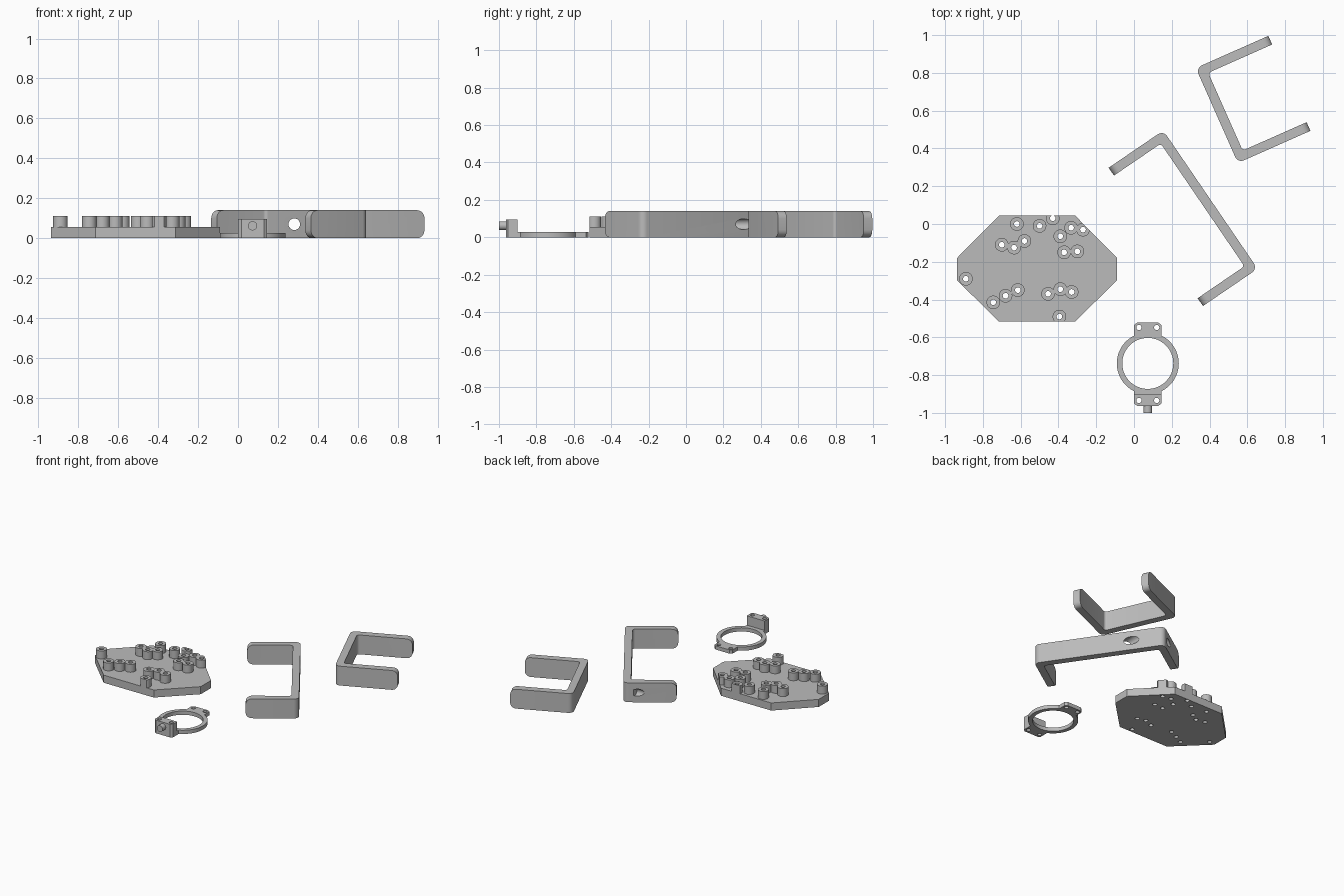
import bpy, bmesh
from math import radians, pi
from mathutils import Matrix, Vector

if "Cube" in bpy.data.objects:
    bpy.data.objects.remove(bpy.data.objects["Cube"])

grey = bpy.data.materials.new("plain grey")
grey.use_nodes = True
grey.diffuse_color = (0.5, 0.5, 0.5, 1)
grey.node_tree.nodes["Principled BSDF"].inputs["Base Color"].default_value = grey.diffuse_color


def make(name, bm):
    """Turn a bmesh into a grey object."""
    bmesh.ops.recalc_face_normals(bm, faces=bm.faces)
    mesh = bpy.data.meshes.new(name)
    bm.to_mesh(mesh)
    bm.free()
    mesh.materials.append(grey)
    obj = bpy.data.objects.new(name, mesh)
    bpy.context.collection.objects.link(obj)
    return obj


def prism(points, z0, z1):
    """Extrude an outline straight up."""
    bm = bmesh.new()
    face = bm.faces.new([bm.verts.new((x, y, z0)) for x, y in points])
    top = bmesh.ops.extrude_face_region(bm, geom=[face])["geom"]
    verts = [v for v in top if isinstance(v, bmesh.types.BMVert)]
    bmesh.ops.translate(bm, verts=verts, vec=(0, 0, z1 - z0))
    bmesh.ops.recalc_face_normals(bm, faces=bm.faces)
    return bm


def rod(bm, start, end, radius, sides=32):
    """Add a closed cylinder between two points."""
    a, b = Vector(start), Vector(end)
    turn = (b - a).to_track_quat("Z", "Y").to_matrix().to_4x4()
    bmesh.ops.create_cone(bm, cap_ends=True, segments=sides, radius1=radius, radius2=radius,
                          depth=(b - a).length, matrix=Matrix.Translation((a + b) / 2) @ turn)


def boolean(obj, bm, operation="DIFFERENCE"):
    """Combine an object with a temporary shape and bake the result."""
    cutter = make("cutter", bm)
    cutter.hide_render = True
    mod = obj.modifiers.new("cut", "BOOLEAN")
    mod.operation, mod.object, mod.solver = operation, cutter, "EXACT"
    mod.use_self = True
    result = bpy.data.meshes.new_from_object(obj.evaluated_get(bpy.context.evaluated_depsgraph_get()))
    obj.modifiers.clear()
    obj.data = result
    bpy.data.objects.remove(cutter)


def drill(obj, rods):
    for start, end, radius in rods:
        bm = bmesh.new()
        rod(bm, start, end, radius)
        boolean(obj, bm)


def smooth(obj):
    bpy.ops.object.select_all(action="DESELECT")
    obj.select_set(True)
    bpy.context.view_layer.objects.active = obj
    bpy.ops.object.shade_smooth_by_angle(angle=radians(30))


# U-shaped brackets: web along local y, arms along local x
THICK, HIGH = 0.05, 0.14
MID = HIGH / 2


def bracket(name, arm, width, place, angle):
    t = THICK
    bm = prism([(0, 0), (arm, 0), (arm, t), (t, t), (t, width - t),
                (arm, width - t), (arm, width), (0, width)], 0, HIGH)

    def round_edges(test, radius):
        edges = [e for e in bm.edges if test(e.verts[0].co, e.verts[1].co)]
        bmesh.ops.bevel(bm, geom=edges, offset=radius, segments=6, profile=0.5, affect="EDGES")

    def upright(a, b, x):
        return abs(a.z - b.z) > MID and abs(a.x - x) + abs(b.x - x) < 0.001

    round_edges(lambda a, b: a.x > arm - 0.001 and b.x > arm - 0.001 and abs(a.z - b.z) < 0.001, 0.04)
    round_edges(lambda a, b: upright(a, b, 0), 0.035)
    round_edges(lambda a, b: upright(a, b, t), 0.018)
    obj = make(name, bm)
    obj.location = place
    obj.rotation_euler.z = radians(angle)
    return obj


def arm_hole(x, y0, y1, radius):
    return (x, y0, MID), (x, y1, MID), radius


def web_hole(y, radius):
    return (-0.1, y, MID), (0.1, y, MID), radius


arm, width = 0.35, 0.886
long_bracket = bracket("long_bracket", arm, width, (0.155, 0.495, 0), 214.3)
drill(long_bracket, [
    arm_hole(arm - 0.068, -0.1, width + 0.1, 0.029),
    arm_hole(arm - 0.22, -0.1, 0.1, 0.025),
    arm_hole(arm - 0.22, -0.1, THICK / 2, 0.043),
    web_hole(width / 2, 0.025)])

arm, width = 0.42, 0.55
short_bracket = bracket("short_bracket", arm, width, (0.55, 0.323, 0), 23.9)
drill(short_bracket, [
    arm_hole(arm - 0.062, -0.1, width + 0.1, 0.026),
    arm_hole(arm - 0.062, THICK / 2, width - THICK / 2, 0.046),
    web_hole(width / 2, 0.03),
    web_hole(width * 0.23, 0.028)])

# Eight-sided mounting plate with hollow standoffs trimmed to its outline
outline = [(-0.937, -0.18), (-0.714, 0.045), (-0.312, 0.045), (-0.09, -0.18),
           (-0.09, -0.298), (-0.312, -0.517), (-0.714, -0.517), (-0.937, -0.298)]
posts = [(-.62, 0), (-.5, -.01), (-.43, .03), (-.39, -.065), (-.333, -.02), (-.27, -.03),
         (-.37, -.15), (-.3, -.145), (-.7, -.11), (-.635, -.125), (-.58, -.09), (-.89, -.29),
         (-.745, -.415), (-.68, -.38), (-.615, -.35), (-.455, -.37), (-.39, -.345),
         (-.33, -.36), (-.395, -.49)]
plate = make("mounting_plate", prism(outline, 0, 0.055))
bm = bmesh.new()
for x, y in posts:
    rod(bm, (x, y, 0.05), (x, y, 0.112), 0.036, 24)
standoffs = make("standoffs", bm)
boolean(standoffs, prism(outline, -0.1, 0.3), "INTERSECT")
for part in (plate, standoffs):
    bm = bmesh.new()
    for x, y in posts:
        rod(bm, (x, y, -0.1), (x, y, 0.3), 0.015, 16)
    boolean(part, bm)

# Clamp ring with a rear tab, a tall front block and a pin
cx, cy, low, half = 0.073, -0.738, 0.027, 0.072


def tab(y_in, y_out):
    """Outline of a lug with clipped outer corners."""
    clip = 0.012 if y_out > y_in else -0.012
    return [(cx - half, y_in), (cx - half, y_out - clip), (cx - half + 0.016, y_out),
            (cx + half - 0.016, y_out), (cx + half, y_out - clip), (cx + half, y_in)]


bm = bmesh.new()
rod(bm, (cx, cy, 0), (cx, cy, low), 0.164, 64)
ring = make("clamp_ring", bm)
boolean(ring, prism(tab(cy + 0.1, -0.522), 0, low), "UNION")
boolean(ring, prism(tab(cy - 0.1, -0.96), 0, low), "UNION")
block = make("front_block", prism(tab(-0.902, -0.963), 0, 0.095))
bm = bmesh.new()
rod(bm, (cx, cy, -0.1), (cx, cy, 0.3), 0.135, 64)
boolean(ring, bm)
for side in (-1, 1):
    x = cx + side * 0.047
    drill(ring, [((x, y, -0.1), (x, y, 0.3), 0.014) for y in (-0.548, -0.934)])
    drill(block, [((x, -0.934, -0.1), (x, -0.934, 0.3), 0.014)])
bm = bmesh.new()
rod(bm, (cx, -0.95, 0.062), (cx, -1, 0.062), 0.023)
pin = make("front_pin", bm)

for obj in (long_bracket, short_bracket, plate, standoffs, ring, block, pin):
    smooth(obj)
